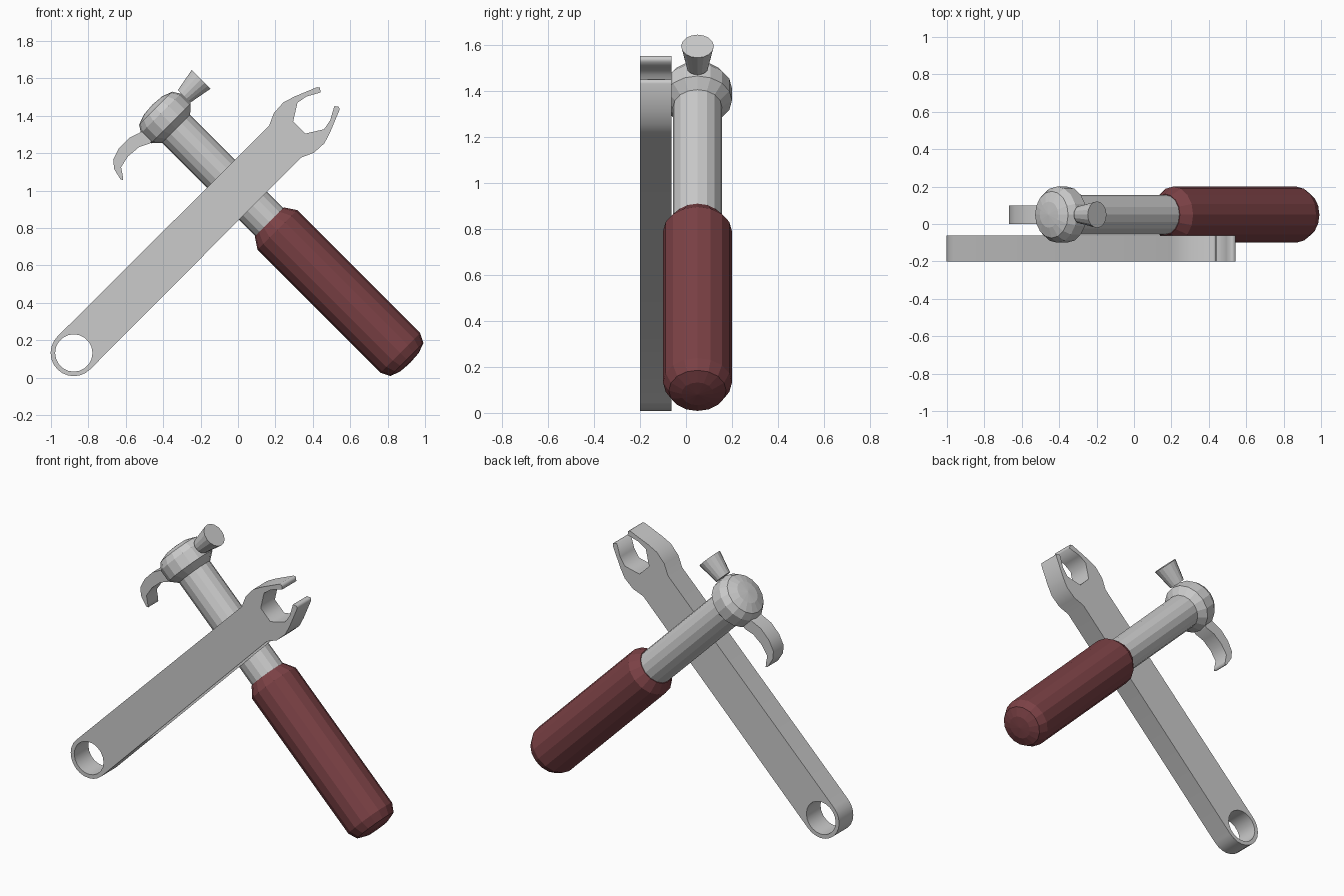
import bpy, bmesh
from math import sin, cos, pi, radians

if "Cube" in bpy.data.objects:
    bpy.data.objects.remove(bpy.data.objects["Cube"])

SIDES = 16


def lathe(name, profile, loc, tilt):
    """Revolve (height, radius) pairs around local z, then tilt about y."""
    bm = bmesh.new()
    rings = []
    for h, r in profile:
        if r == 0:
            rings.append([bm.verts.new((0, 0, h))])
        else:
            rings.append([bm.verts.new((r * cos(2 * pi * i / SIDES), r * sin(2 * pi * i / SIDES), h))
                          for i in range(SIDES)])
    for a, b in zip(rings, rings[1:]):
        for i in range(SIDES):
            j = (i + 1) % SIDES
            if len(a) == 1:
                bm.faces.new((a[0], b[j], b[i]))
            elif len(b) == 1:
                bm.faces.new((a[i], a[j], b[0]))
            else:
                bm.faces.new((a[i], a[j], b[j], b[i]))
    bmesh.ops.recalc_face_normals(bm, faces=bm.faces)
    me = bpy.data.meshes.new(name)
    bm.to_mesh(me)
    bm.free()
    ob = bpy.data.objects.new(name, me)
    bpy.context.collection.objects.link(ob)
    ob.location = loc
    ob.rotation_euler = (0, radians(tilt), 0)
    return ob


def plate(name, outlines, y0, y1):
    """Extrude front-view outlines (x, z); inner outlines become holes."""
    cu = bpy.data.curves.new(name, 'CURVE')
    cu.dimensions = '2D'
    cu.fill_mode = 'BOTH'
    cu.extrude = (y1 - y0) / 2
    for pts in outlines:
        sp = cu.splines.new('POLY')
        sp.points.add(len(pts) - 1)
        for p, (x, z) in zip(sp.points, pts):
            p.co = (x, z, 0, 1)
        sp.use_cyclic_u = True
    ob = bpy.data.objects.new(name, cu)
    bpy.context.collection.objects.link(ob)
    ob.location = (0, (y0 + y1) / 2, 0)
    ob.rotation_euler = (pi / 2, 0, 0)
    bpy.ops.object.select_all(action='DESELECT')
    ob.select_set(True)
    bpy.context.view_layer.objects.active = ob
    bpy.ops.object.convert(target='MESH')
    return bpy.context.object


# Hammer: grip, shaft and head share one tilted axis
axis = (0.5, 0.05, 0.5)
grip = lathe("hammer_grip", [(-0.595, 0), (-0.59, 0.07), (-0.57, 0.125), (-0.52, 0.15),
                             (0.41, 0.15), (0.47, 0.11), (0.47, 0)], axis, -45)
red = bpy.data.materials.new("dark_red")
red.diffuse_color = (0.2, 0.053, 0.06, 1)
red.use_nodes = True
red.node_tree.nodes["Principled BSDF"].inputs["Base Color"].default_value = red.diffuse_color
grip.data.materials.append(red)
lathe("hammer_shaft", [(0.46, 0.106), (1.18, 0.106)], axis, -45)
lathe("hammer_head", [(1.175, 0), (1.175, 0.106), (1.215, 0.15), (1.29, 0.15),
                      (1.33, 0.125), (1.35, 0.07), (1.356, 0)], axis, -45)

# Striking face: flared peg at right angles to the shaft
lathe("hammer_face", [(0.152, 0), (0.152, 0.047), (0.281, 0.071), (0.281, 0)],
      (-0.396, 0.05, 1.396), 45)

# Claw: curved plate
claw = [(-0.50, 1.325), (-0.53, 1.307), (-0.582, 1.282), (-0.637, 1.225), (-0.667, 1.165),
        (-0.662, 1.115), (-0.628, 1.06), (-0.614, 1.056), (-0.617, 1.085), (-0.625, 1.126),
        (-0.587, 1.184), (-0.53, 1.232), (-0.47, 1.253), (-0.455, 1.275)]
plate("hammer_claw", [claw], 0, 0.1)

# Wrench: half of the open jaw, mirrored across the long axis
half = [(0.166, 1.346), (0.192, 1.415), (0.243, 1.472), (0.30, 1.502), (0.422, 1.553),
        (0.438, 1.55), (0.442, 1.525), (0.366, 1.503), (0.318, 1.47), (0.342, 1.483),
        (0.295, 1.371)]
half.pop(-2)
jaw = half + [(z - 1.01, x + 1.01) for x, z in reversed(half)]


def arc(r, start, span, n):
    return [(-0.878 + r * cos(radians(start + span * i / n)),
             0.132 + r * sin(radians(start + span * i / n))) for i in range(n + 1)]


hole = arc(0.1, 0, 360, 20)[:-1]
plate("wrench", [jaw + arc(0.124, -45, -180, 12), hole], -0.2, -0.062)
